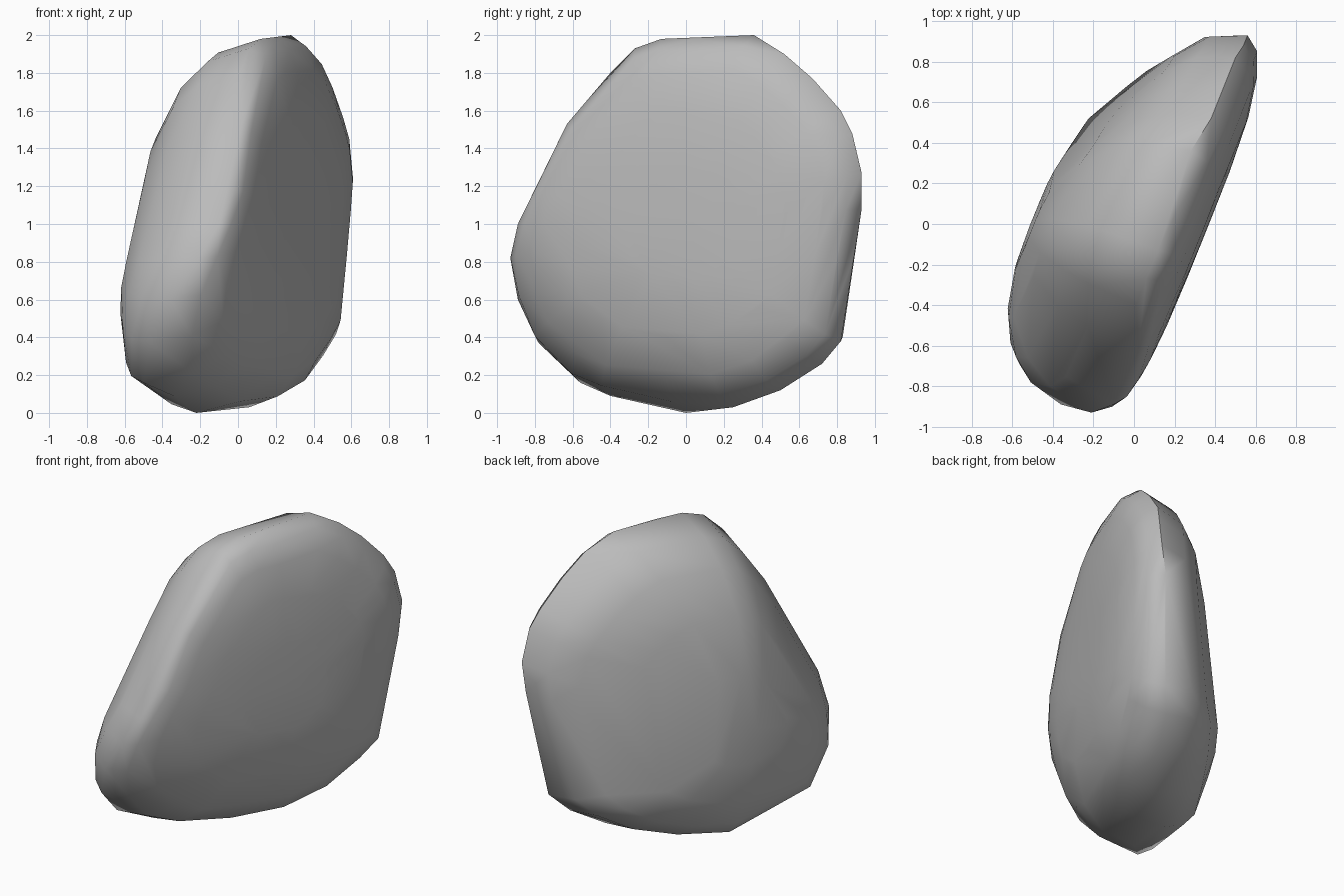
import bpy
import bmesh
from mathutils import Vector

cube = bpy.data.objects.get("Cube")
if cube:
    bpy.data.objects.remove(cube, do_unlink=True)

# Slab axes: ALONG runs down the length, ACROSS through the thickness
ALONG = Vector((0.372, 0.928, 0))
ACROSS = Vector((0.928, -0.372, 0))
UP = Vector((0, 0, 1))

# Uneven rim where the two broad faces meet
RIM = [Vector(p) for p in (
    (.28, .36, 2), (.38, .52, 1.9), (.44, .67, 1.77), (.5, .82, 1.6),
    (.54, .88, 1.48), (.56, .93, 1.27), (.53, .93, 1.08), (.5, .88, .8),
    (.44, .82, .38), (.35, .72, .26), (.24, .5, .12), (.06, .25, .03),
    (-.22, 0, 0), (-.34, -.4, .09), (-.5, -.56, .16), (-.46, -.78, .37),
    (-.36, -.89, .6), (-.21, -.93, .82), (-.1, -.89, 1), (-.02, -.8, 1.18),
    (.02, -.63, 1.53), (.01, -.4, 1.8), (.06, -.27, 1.93), (.12, -.13, 1.98),
    (.2, .04, 1.98))]
RINGS = (.94, .82, .6, .3)


def swell(rim, apex, s, power):
    """Point on a domed face: straight towards the apex, rounded outwards."""
    depth = (1 - s ** power) ** .5
    d = apex - rim
    flat = ALONG * d.dot(ALONG) + UP * d.z
    return rim + flat * (1 - s) + ACROSS * d.dot(ACROSS) * depth


def add_dome_points(bm, apex, power):
    for s in RINGS:
        for p in RIM:
            bm.verts.new(swell(p, apex, s, power(p)))
    bm.verts.new(apex)


def full_side_power(p):
    """Tapered towards the back, heavy along the base behind the middle."""
    base = 5 * max(0, .5 - p.z) if p.y > -.2 else 0
    return 2.5 - 1.4 * max(0, p.y) + base


# Points of the rim, the flatter face and the fuller face, wrapped in a hull
bm = bmesh.new()
for p in RIM:
    bm.verts.new(p)
add_dome_points(bm, Vector((.37, 0, 1)), lambda p: 3.4)
add_dome_points(bm, Vector((-.515, -.01, .76)), full_side_power)
bmesh.ops.convex_hull(bm, input=bm.verts)
loose = [v for v in bm.verts if not v.link_faces]
bmesh.ops.delete(bm, geom=loose, context='VERTS')
bmesh.ops.recalc_face_normals(bm, faces=bm.faces)
mesh = bpy.data.meshes.new("rock")
bm.to_mesh(mesh)
bm.free()

# Stone colour
stone = bpy.data.materials.new("stone grey")
stone.use_nodes = True
colour = (.5, .5, .5, 1)
stone.diffuse_color = colour
stone.node_tree.nodes["Principled BSDF"].inputs["Base Color"].default_value = colour
mesh.materials.append(stone)

rock = bpy.data.objects.new("rock", mesh)
bpy.context.collection.objects.link(rock)
bpy.ops.object.select_all(action='DESELECT')
rock.select_set(True)
bpy.context.view_layer.objects.active = rock
bpy.ops.object.shade_smooth_by_angle(angle=.9)
